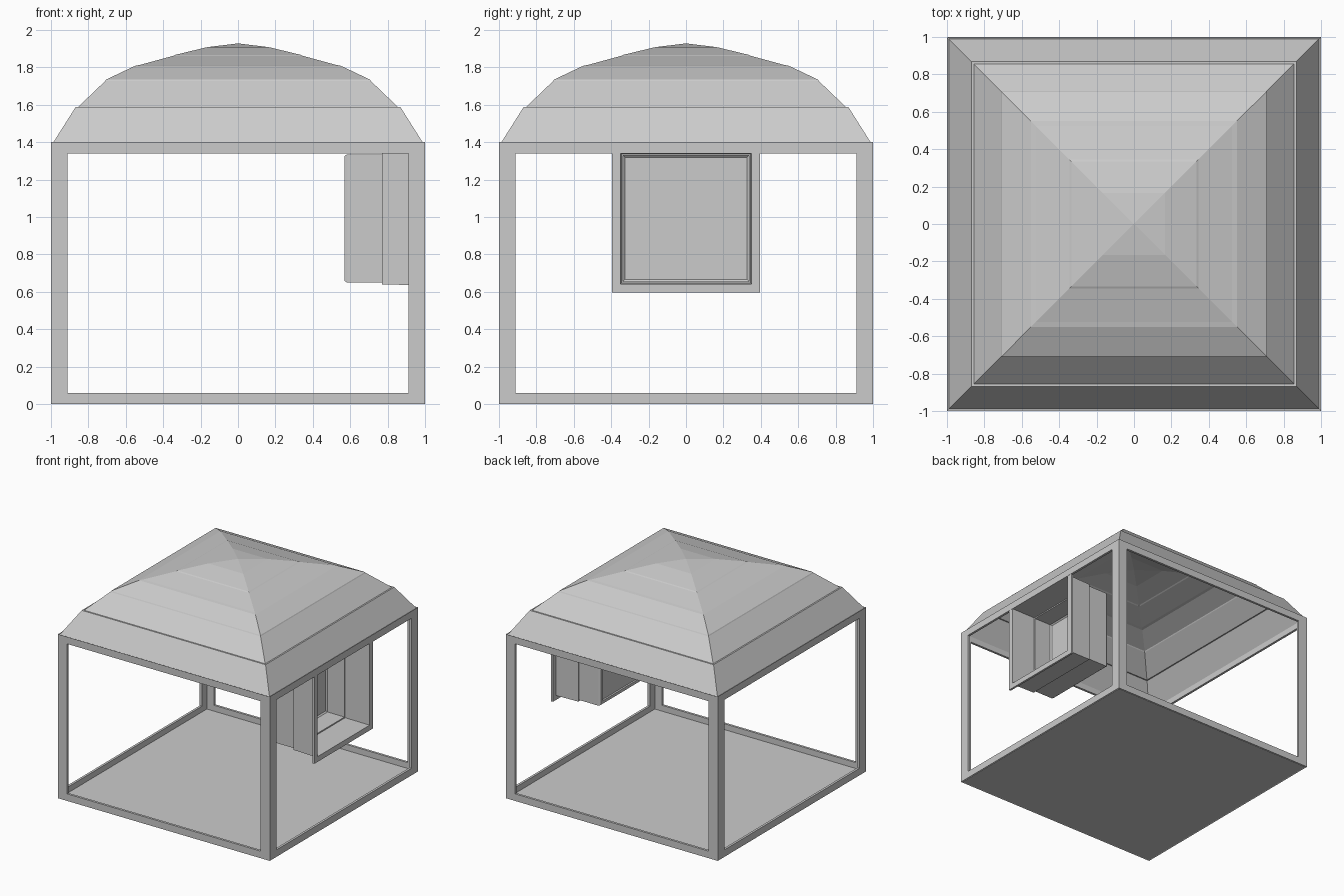
import bpy, bmesh
from math import radians
from mathutils import Matrix

if "Cube" in bpy.data.objects:
    bpy.data.objects.remove(bpy.data.objects["Cube"])


def loft(name, rings, matrix=Matrix(), closed=False, cap_start=False, cap_end=False):
    """Skin a run of rectangles given as (half width, half height, offset along local z)."""
    bm = bmesh.new()
    loops = [[bm.verts.new((sx * w, sy * h, z))
              for sx, sy in ((-1, -1), (1, -1), (1, 1), (-1, 1))] for w, h, z in rings]
    pairs = list(zip(loops, loops[1:]))
    if closed:
        pairs.append((loops[-1], loops[0]))
    for a, b in pairs:
        for i in range(4):
            j = (i + 1) % 4
            bm.faces.new((a[i], a[j], b[j], b[i]))
    if cap_start:
        bm.faces.new(loops[0])
    if cap_end:
        bm.faces.new(loops[-1])
    bmesh.ops.remove_doubles(bm, verts=bm.verts, dist=0.0005)
    bmesh.ops.recalc_face_normals(bm, faces=bm.faces)
    mesh = bpy.data.meshes.new(name)
    bm.to_mesh(mesh)
    bm.free()
    ob = bpy.data.objects.new(name, mesh)
    ob.matrix_world = matrix
    bpy.context.collection.objects.link(ob)
    return ob


def facing(angle, z):
    """Local z points out of the wall; angle 0 is the front, 90 the right side."""
    return (Matrix.Rotation(radians(angle), 4, 'Z') @ Matrix.Translation((0, 0, z))
            @ Matrix.Rotation(radians(90), 4, 'X'))


# four open wall frames with mitred corners
for side, angle in (("front", 0), ("right", 90), ("back", 180), ("left", 270)):
    loft(side + "_frame",
         [(1, 0.7, 1), (0.912, 0.64, 1), (0.912, 0.64, 0.98), (0.98, 0.69, 0.98)],
         facing(angle, 0.7), closed=True)

# floor plate
loft("floor", [(0.99, 0.99, 0), (0.99, 0.99, 0.01)], cap_start=True, cap_end=True)

# stepped pyramid roof, open underneath
profile = [(0.99, 1.395), (0.868, 1.588), (0.855, 1.588), (0.71, 1.727), (0.705, 1.735),
           (0.55, 1.808), (0.525, 1.813), (0.345, 1.862), (0.335, 1.867),
           (0.165, 1.908), (0, 1.928)]
roof = loft("roof", [(r, r, z) for r, z in profile])
shell = roof.modifiers.new("thickness", 'SOLIDIFY')
shell.thickness = 0.006
shell.offset = -1

# recessed window box on the right: outer skin, flange, then inner skin
outer = [(0.31, 0.585), (0.31, 0.57), (0.335, 0.57), (0.343, 0.585), (0.343, 0.77),
         (0.353, 0.77), (0.356, 0.98), (0.395, 0.98), (0.395, 0.998)]
inner = [(0.35, 0.998), (0.346, 0.77), (0.336, 0.77), (0.336, 0.61), (0.325, 0.60)]
loft("window_box", [(r, r, x) for r, x in outer + inner], facing(90, 0.992),
     cap_start=True, cap_end=True)
